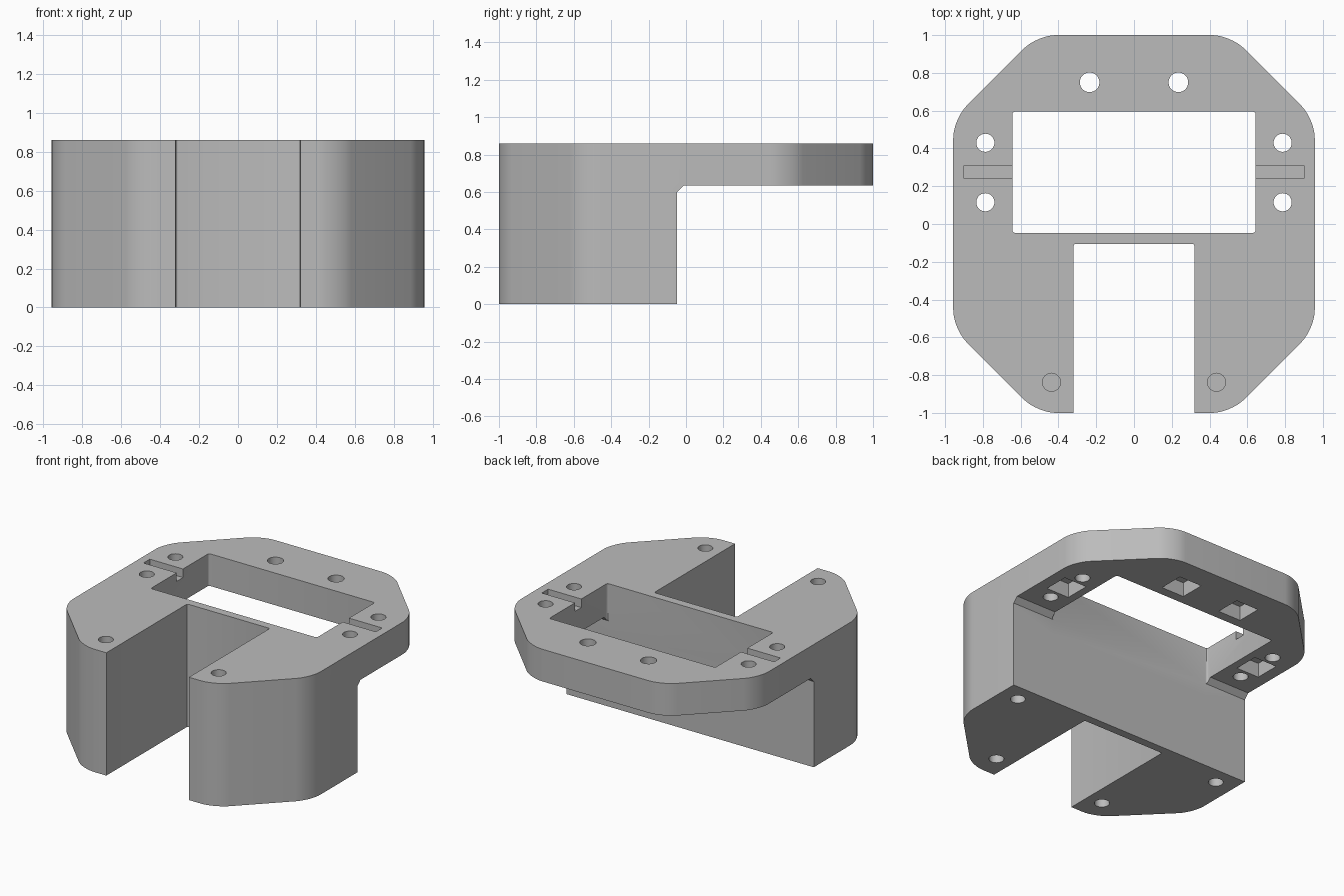
import bpy, bmesh, math
from mathutils import Matrix

cube = bpy.data.objects.get("Cube")
if cube:
    bpy.data.objects.remove(cube, do_unlink=True)

TOP, DECK, BACK_WALL = 0.86, 0.635, -0.047

grey = bpy.data.materials.new("plain grey")
grey.use_nodes = True
colour = (0.5, 0.5, 0.5, 1)
grey.diffuse_color = colour
grey.node_tree.nodes["Principled BSDF"].inputs["Base Color"].default_value = colour


def finish(name, bm):
    bmesh.ops.recalc_face_normals(bm, faces=bm.faces)
    mesh = bpy.data.meshes.new(name)
    bm.to_mesh(mesh)
    bm.free()
    mesh.materials.append(grey)
    obj = bpy.data.objects.new(name, mesh)
    bpy.context.collection.objects.link(obj)
    return obj


def prism(name, points, z0, z1, rounding=0.0, segments=8):
    """Extrude a plan outline and round its upright edges."""
    bm = bmesh.new()
    face = bm.faces.new([bm.verts.new((x, y, z0)) for x, y in points])
    ext = bmesh.ops.extrude_face_region(bm, geom=[face])
    for v in ext["geom"]:
        if isinstance(v, bmesh.types.BMVert):
            v.co.z = z1
    if rounding:
        upright = [e for e in bm.edges if abs(e.verts[0].co.z - e.verts[1].co.z) > 0.01]
        bmesh.ops.bevel(bm, geom=upright, offset=rounding, segments=segments,
                        profile=0.5, affect='EDGES')
    return finish(name, bm)


def box(name, x0, x1, y0, y1, z0, z1, rounding=0.0):
    return prism(name, [(x0, y0), (x1, y0), (x1, y1), (x0, y1)], z0, z1, rounding, 3)


def cylinder(name, x, y, radius, z0, z1):
    bm = bmesh.new()
    bmesh.ops.create_cone(bm, cap_ends=True, segments=32, radius1=radius, radius2=radius,
                          depth=z1 - z0, matrix=Matrix.Translation((x, y, (z0 + z1) / 2)))
    return finish(name, bm)


# Octagonal body with rounded corners
quarter = [(0.957, 0.555), (0.512, 1.0)]
outline = quarter + [(-x, y) for x, y in reversed(quarter)]
outline += [(-x, -y) for x, y in outline]
body = prism("bracket_body", outline, 0, TOP, 0.1)

cutters = []

# Space under the rear deck, with a small chamfer at its inner corner
bm = bmesh.new()
profile = [(BACK_WALL, -0.2), (1.3, -0.2), (1.3, DECK), (-0.012, DECK), (BACK_WALL, 0.6)]
face = bm.faces.new([bm.verts.new((-1.3, y, z)) for y, z in profile])
ext = bmesh.ops.extrude_face_region(bm, geom=[face])
for v in ext["geom"]:
    if isinstance(v, bmesh.types.BMVert):
        v.co.x = 1.3
cutters.append(finish("under_deck_cutter", bm))

# Window through the deck and slot in the front
cutters.append(box("window_cutter", -0.643, 0.643, BACK_WALL, 0.595, 0.5, 1.1, 0.012))
cutters.append(box("slot_cutter", -0.32, 0.32, -1.3, -0.105, -0.2, 1.1, 0.012))

for side in (-1, 1):
    # Through holes in the deck
    for x, y, r in ((0.235, 0.75, 0.052), (0.787, 0.43, 0.048), (0.787, 0.115, 0.048)):
        cutters.append(cylinder("deck_hole_cutter", side * x, y, r, 0.4, 1.1))
    # Blind screw holes in the legs
    cutters.append(cylinder("top_hole_cutter", side * 0.437, -0.838, 0.048, 0.6, 1.1))
    for x, y in ((0.437, -0.838), (0.82, -0.17)):
        cutters.append(cylinder("foot_hole_cutter", side * x, y, 0.048, -0.2, 0.25))
    # Wire groove beside the window
    a, b = sorted((side * 0.6, side * 0.9))
    cutters.append(box("groove_cutter", a, b, 0.24, 0.31, TOP - 0.06, 1.1))
    # Square nut pockets under the deck
    for x, y in ((0.235, 0.75), (0.787, 0.272)):
        cx, h = side * x, 0.088
        cutters.append(box("pocket_cutter", cx - h, cx + h, y - h, y + h, 0.5, DECK + 0.1))

for cutter in cutters:
    mod = body.modifiers.new(cutter.name, 'BOOLEAN')
    mod.operation = 'DIFFERENCE'
    mod.solver = 'EXACT'
    mod.object = cutter

# Apply the cuts and remove the cutters
bpy.context.view_layer.update()
result = bpy.data.meshes.new_from_object(body.evaluated_get(bpy.context.evaluated_depsgraph_get()))
body.modifiers.clear()
body.data = result
result.materials.clear()
result.materials.append(grey)
for poly in result.polygons:
    poly.material_index = 0
for cutter in cutters:
    bpy.data.objects.remove(cutter, do_unlink=True)

bpy.ops.object.select_all(action='DESELECT')
body.select_set(True)
bpy.context.view_layer.objects.active = body
bpy.ops.object.shade_smooth_by_angle(angle=math.radians(30))
